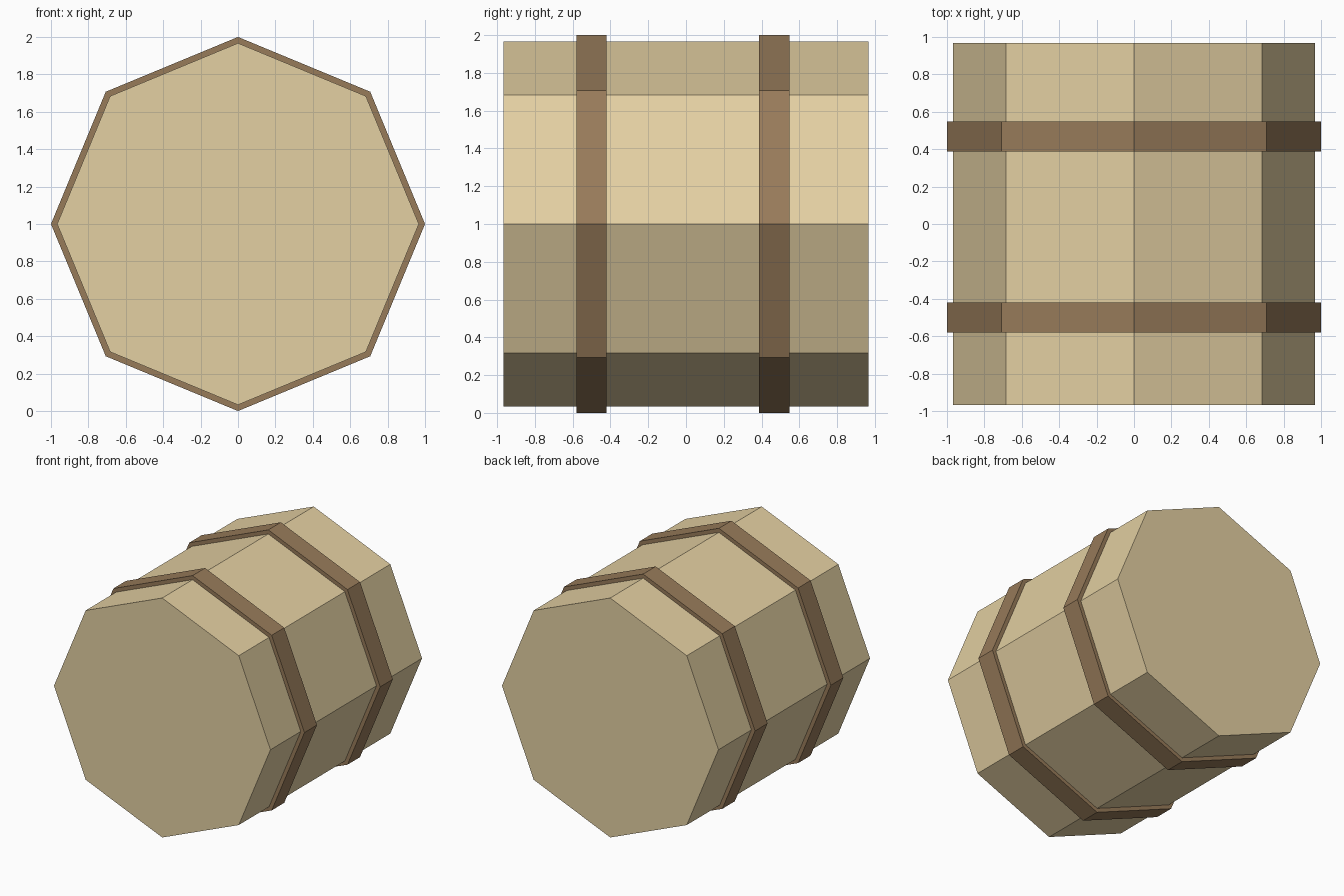
import bpy
import math

if "Cube" in bpy.data.objects:
    bpy.data.objects.remove(bpy.data.objects["Cube"])


def material(name, srgb):
    mat = bpy.data.materials.new(name)
    mat.diffuse_color = (*[c ** 2.2 for c in srgb], 1)
    mat.use_nodes = True
    mat.node_tree.nodes["Principled BSDF"].inputs["Base Color"].default_value = mat.diffuse_color
    return mat


def octagon(name, radius, y_min, y_max, mat):
    # eight-sided drum lying along y, with a corner pointing up
    bpy.ops.mesh.primitive_cylinder_add(
        vertices=8, radius=radius, depth=y_max - y_min,
        location=(0, (y_min + y_max) / 2, 1), rotation=(math.pi / 2, 0, 0))
    obj = bpy.context.object
    obj.name = name
    obj.data.materials.append(mat)
    return obj


wood = material("pale_wood", (0.89, 0.81, 0.63))
band = material("dark_band", (0.59, 0.48, 0.355))

# barrel body
octagon("barrel_body", 0.967, -0.967, 0.967, wood)

# hoops: slightly larger than the body, hollowed to a ring around it
for name, y0, y1 in (("front_hoop", -0.58, -0.42), ("back_hoop", 0.387, 0.547)):
    octagon(name, 1.0, y0, y1, band)
